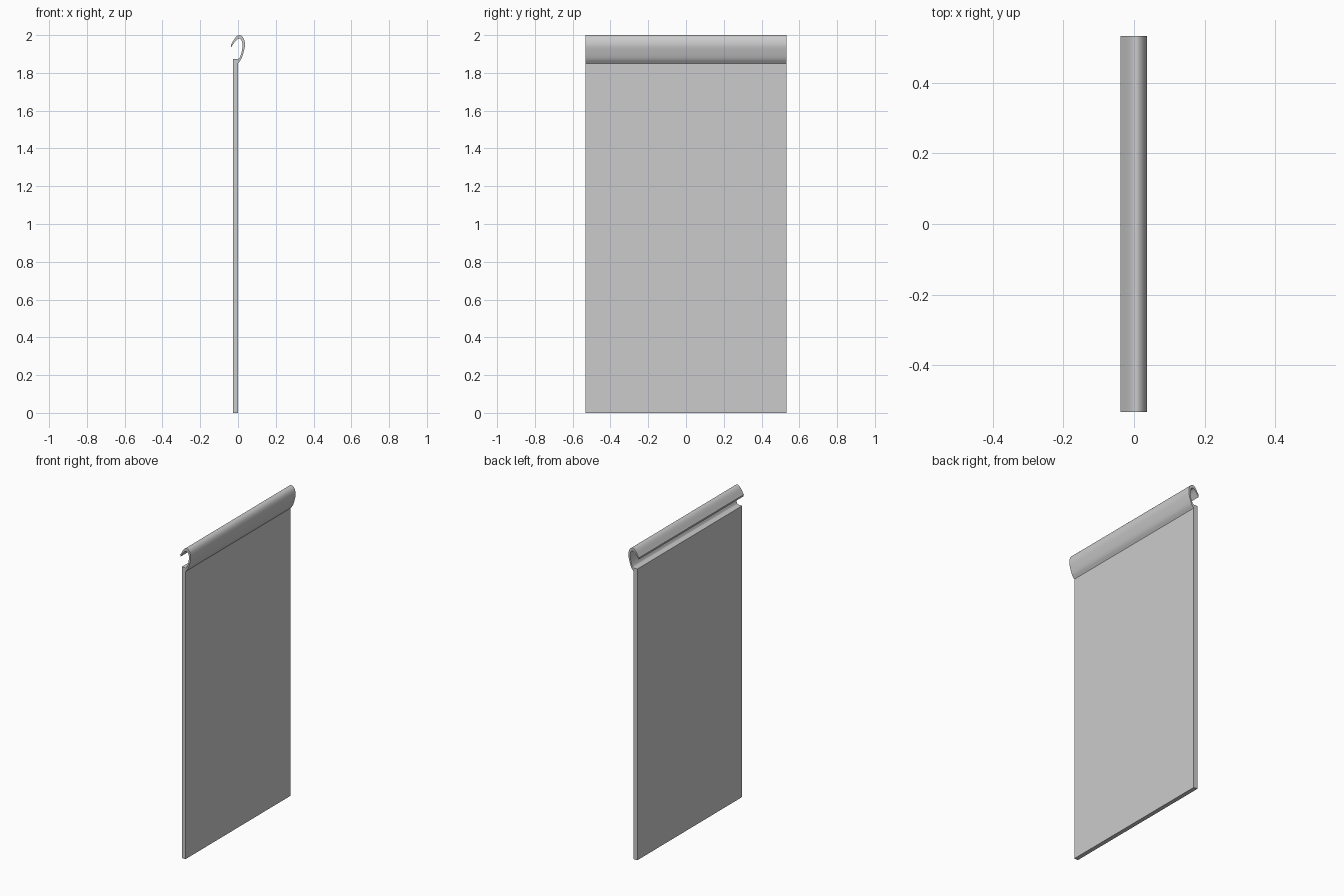
import bpy, bmesh
from mathutils import Vector

if "Cube" in bpy.data.objects:
    bpy.data.objects.remove(bpy.data.objects["Cube"])

HALF = 0.533


def spline(pts, steps=6):
    """Smooth Catmull-Rom curve through the points."""
    p = [Vector(q) for q in pts]
    p = [2 * p[0] - p[1]] + p + [2 * p[-1] - p[-2]]
    out = []
    for i in range(1, len(p) - 2):
        a, b, c, d = p[i - 1:i + 3]
        for s in range(steps):
            t = s / steps
            out.append(0.5 * (2 * b + (c - a) * t + (2 * a - 5 * b + 4 * c - d) * t * t
                              + (3 * b - a - 3 * c + d) * t ** 3))
    return out + [p[-2]]


def extrude_profile(name, profile):
    """Extrude an XZ outline across the full width."""
    bm = bmesh.new()
    face = bm.faces.new([bm.verts.new((q[0], -HALF, q[1])) for q in profile])
    ext = bmesh.ops.extrude_face_region(bm, geom=[face], use_keep_orig=True)
    verts = [g for g in ext["geom"] if isinstance(g, bmesh.types.BMVert)]
    bmesh.ops.translate(bm, verts=verts, vec=(0, 2 * HALF, 0))
    bmesh.ops.recalc_face_normals(bm, faces=bm.faces)
    mesh = bpy.data.meshes.new(name)
    bm.to_mesh(mesh)
    bm.free()
    obj = bpy.data.objects.new(name, mesh)
    bpy.context.collection.objects.link(obj)
    return obj


# Panel and hooked lip share one continuous cross-section
outer = spline([(0, 1.85), (0.018, 1.875), (0.031, 1.915), (0.037, 1.95),
                (0.029, 1.984), (0.009, 2.0), (-0.012, 1.989), (-0.038, 1.948)])
inner = spline([(-0.036, 1.936), (-0.012, 1.970), (0.006, 1.981), (0.018, 1.973),
                (0.024, 1.948), (0.019, 1.910), (0.009, 1.880), (0, 1.873)])
panel = extrude_profile("hook_panel",
                        [(-0.027, 0), (0, 0)] + outer + inner + [(-0.027, 1.873)])

# Smooth the hook, keep panel edges crisp
bpy.context.view_layer.objects.active = panel
panel.select_set(True)
bpy.ops.object.shade_smooth_by_angle(angle=0.5)
